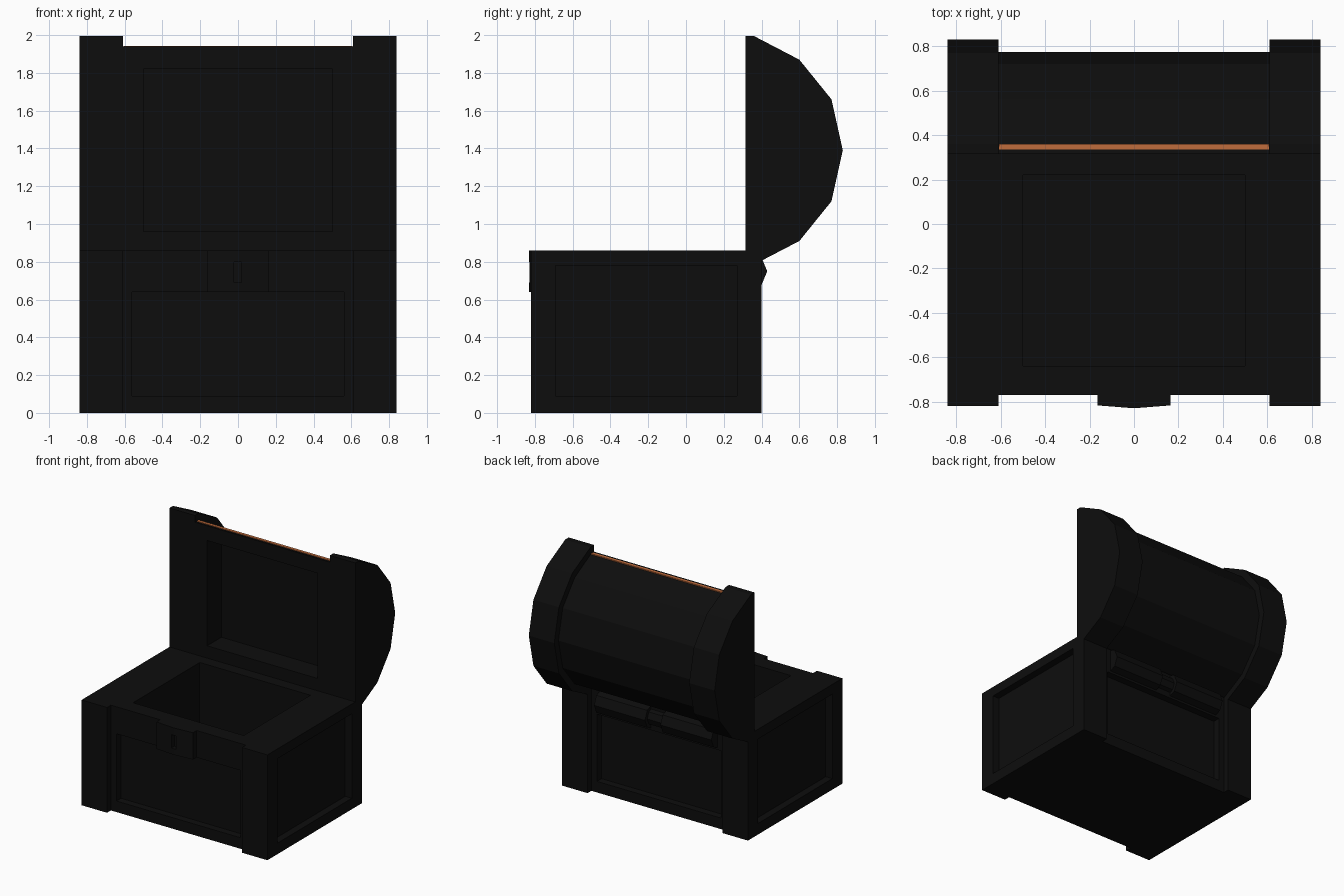
import bpy, bmesh
from math import cos, sin, pi

if "Cube" in bpy.data.objects:
    bpy.data.objects.remove(bpy.data.objects["Cube"])


def material(name, color):
    m = bpy.data.materials.new(name)
    m.diffuse_color = color
    m.use_nodes = True
    m.node_tree.nodes["Principled BSDF"].inputs["Base Color"].default_value = m.diffuse_color
    return m


BLACK = material("dark", (0.004, 0.004, 0.004, 1))
ORANGE = material("copper", (0.53, 0.15, 0.045, 1))


def prism(name, pts, lo, hi, axis="x", mat=BLACK):
    """Extrude a profile: (y, z) points along x, or (x, y) points along z."""
    place = (lambda p, t: (t, p[0], p[1])) if axis == "x" else (lambda p, t: (p[0], p[1], t))
    bm = bmesh.new()
    face = bm.faces.new([bm.verts.new(place(p, lo)) for p in pts])
    ext = bmesh.ops.extrude_face_region(bm, geom=[face])
    step = (hi - lo, 0, 0) if axis == "x" else (0, 0, hi - lo)
    bmesh.ops.translate(bm, vec=step, verts=[v for v in ext["geom"] if isinstance(v, bmesh.types.BMVert)])
    bmesh.ops.recalc_face_normals(bm, faces=bm.faces)
    mesh = bpy.data.meshes.new(name)
    bm.to_mesh(mesh)
    bm.free()
    mesh.materials.append(mat)
    ob = bpy.data.objects.new(name, mesh)
    bpy.context.collection.objects.link(ob)
    return ob


def box(name, x, y, z, mat=BLACK):
    return prism(name, [(y[0], z[0]), (y[1], z[0]), (y[1], z[1]), (y[0], z[1])], x[0], x[1], mat=mat)


def cut(ob, *ranges):
    """Carve a box-shaped pocket out of an object."""
    cutter = box("cutter", *ranges)
    cutter.hide_render = True
    mod = ob.modifiers.new("pocket", "BOOLEAN")
    mod.operation, mod.solver, mod.object = "DIFFERENCE", "EXACT", cutter
    bpy.context.view_layer.objects.active = ob
    bpy.ops.object.modifier_apply(modifier=mod.name)
    bpy.data.objects.remove(cutter)


def span(s, a, b):
    return tuple(sorted((s * a, s * b)))


# Base body: storage cavity, front and back recessed panels
body = box("chest_body", (-0.61, 0.61), (-0.77, 0.35), (0.0, 0.86))
cut(body, (-0.5, 0.5), (-0.64, 0.22), (0.12, 1.0))
cut(body, (-0.56, 0.56), (-0.9, -0.71), (0.09, 0.64))
cut(body, (-0.56, 0.56), (0.29, 0.5), (0.09, 0.64))

# Lid profiles, mirrored about the lid's middle height
LID_Z = 1.39


def lid_profile(upper):
    top = [(y, LID_Z + h) for y, h in upper]
    return top + [(y, LID_Z - h) for y, h in reversed(upper) if h > 0]


band_profile = lid_profile([(0.315, 0.605), (0.36, 0.605), (0.60, 0.48), (0.77, 0.27), (0.83, 0.0)])
vault_profile = lid_profile([(0.315, 0.55), (0.36, 0.545), (0.565, 0.435), (0.72, 0.245), (0.775, 0.0)])

# Lid vault with hollow underside
vault = prism("lid_vault", vault_profile, -0.61, 0.61)
cut(vault, (-0.5, 0.5), (0.2, 0.50), (0.96, 1.82))

# Copper strip along the lid's free edge
box("lid_edge_strip", (-0.607, 0.607), (0.336, 0.36), (1.92, 1.943), ORANGE)

# End bands of the base (with side panels) and of the lid
for s, side in ((-1, "left"), (1, "right")):
    end = box("base_band_" + side, span(s, 0.61, 0.84), (-0.82, 0.40), (0.0, 0.86))
    cut(end, span(s, 0.78, 1.0), (-0.69, 0.27), (0.09, 0.78))
    lo, hi = span(s, 0.61, 0.84)
    prism("lid_band_" + side, band_profile, lo, hi)

# Lock plate with keyhole
lock = prism("lock_plate", [(-0.165, -0.75), (-0.165, -0.817), (0, -0.83), (0.165, -0.817), (0.165, -0.75)],
             0.64, 0.86, axis="z")
cut(lock, (-0.022, 0.018), (-0.9, -0.79), (0.69, 0.80))


# Hinge barrels on the back
def barrel(name, r, lo, hi):
    ring = [(0.33 + r * cos(i * pi / 4), 0.75 + r * sin(i * pi / 4)) for i in range(8)]
    prism(name, ring, lo, hi)


barrel("hinge_left", 0.10, -0.53, -0.07)
barrel("hinge_right", 0.10, 0.07, 0.53)
barrel("hinge_knuckle", 0.07, -0.07, 0.07)
